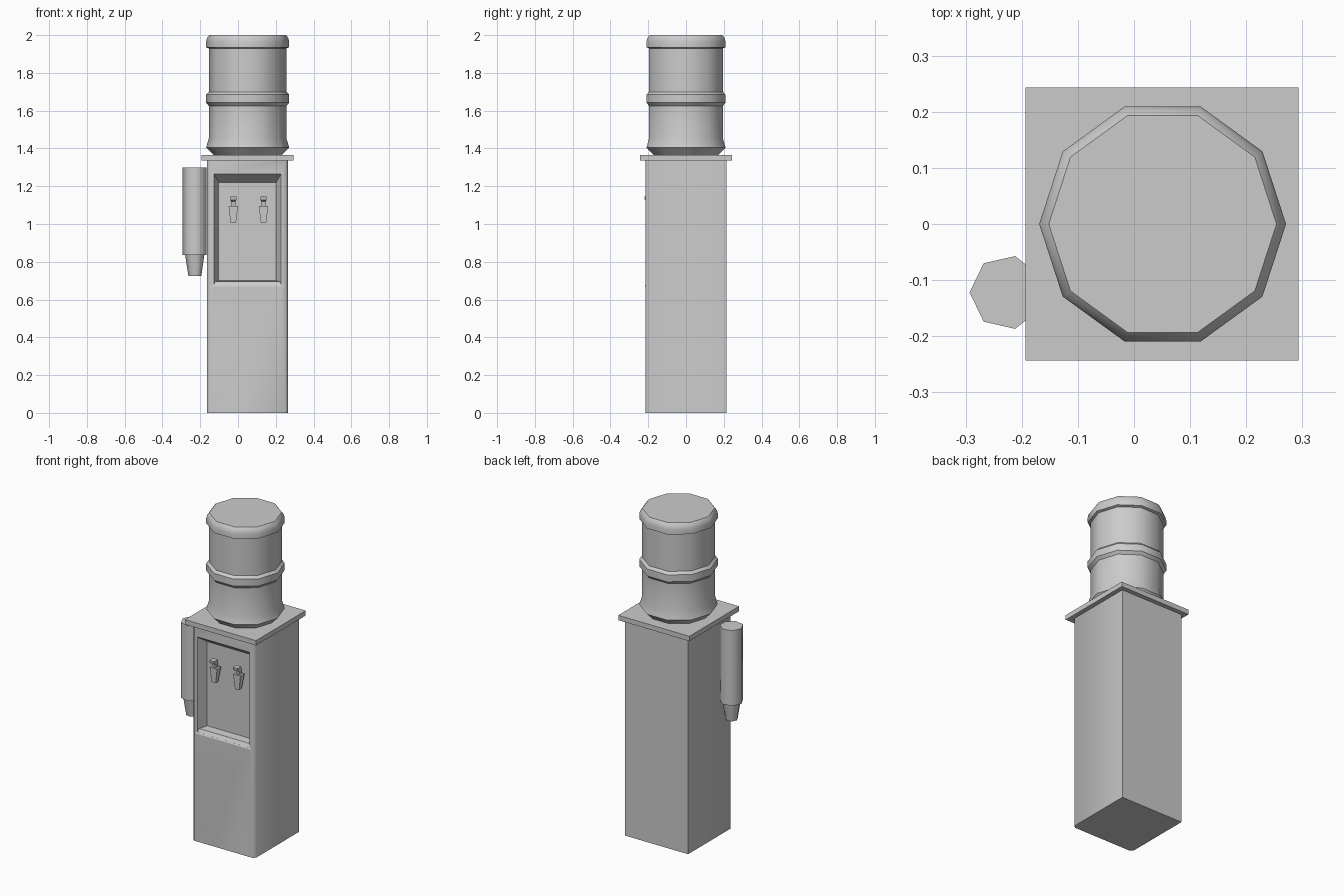
import bpy, bmesh, math
from mathutils import Vector

cube = bpy.data.objects.get("Cube")
if cube:
    bpy.data.objects.remove(cube, do_unlink=True)

grey = bpy.data.materials.new("light_grey")
grey.use_nodes = True
COLOUR = (0.6, 0.6, 0.6, 1)
grey.diffuse_color = COLOUR
grey.node_tree.nodes["Principled BSDF"].inputs["Base Color"].default_value = COLOUR

CX = 0.05      # centre line of the cabinet
HALF = 0.215   # half width of the cabinet
BACK = -0.155  # depth of the recess panel


def finish(name, bm, angle=40):
    bmesh.ops.recalc_face_normals(bm, faces=bm.faces)
    mesh = bpy.data.meshes.new(name)
    bm.to_mesh(mesh)
    bm.free()
    mesh.materials.append(grey)
    obj = bpy.data.objects.new(name, mesh)
    bpy.context.collection.objects.link(obj)
    bpy.ops.object.select_all(action="DESELECT")
    obj.select_set(True)
    bpy.context.view_layer.objects.active = obj
    bpy.ops.object.shade_smooth_by_angle(angle=math.radians(angle))
    return obj


def loft(bm, rings):
    """Skin a list of equal-sized point rings and cap both ends."""
    loops = [[bm.verts.new(p) for p in ring] for ring in rings]
    n = len(loops[0])
    for a, b in zip(loops, loops[1:]):
        for i in range(n):
            j = (i + 1) % n
            bm.faces.new((a[i], a[j], b[j], b[i]))
    bm.faces.new(loops[0])
    bm.faces.new(loops[-1])


def lathe(name, profile, sides, x, y, start=0.0, angle=40):
    bm = bmesh.new()
    turns = [start + 2 * math.pi * i / sides for i in range(sides)]
    loft(bm, [[(x + r * math.cos(t), y + r * math.sin(t), z) for t in turns]
              for r, z in profile])
    return finish(name, bm, angle)


def rect(x, hx, y, hy, z):
    return [(x - hx, y - hy, z), (x + hx, y - hy, z),
            (x + hx, y + hy, z), (x - hx, y + hy, z)]


# Cabinet with softened front corners and a tapered recess
bm = bmesh.new()
c = 0.015
outline = [(-HALF + c, -HALF), (HALF - c, -HALF), (HALF, -HALF + c),
           (HALF, HALF), (-HALF, HALF), (-HALF, -HALF + c)]
loft(bm, [[(CX + x, y, z) for x, y in outline] for z in (0, 1.34)])
bm.normal_update()
bmesh.ops.recalc_face_normals(bm, faces=bm.faces)
front = min(bm.faces, key=lambda f: f.calc_center_median().y)
for half_width, low, high, depth in ((0.178, 0.675, 1.265, -HALF),
                                     (0.152, 0.70, 1.22, BACK)):
    bmesh.ops.inset_individual(bm, faces=[front], thickness=0.01)
    mid = front.calc_center_median()
    for v in front.verts:
        v.co = Vector((CX + math.copysign(half_width, v.co.x - mid.x), depth,
                       high if v.co.z > mid.z else low))
finish("cabinet", bm, 50)

# Sill along the lower edge of the recess
bm = bmesh.new()
loft(bm, [[(CX + s * 0.192, -HALF - 0.004, 0.668),
           (CX + s * 0.178, -HALF + 0.012, 0.695),
           (CX + s * 0.178, BACK, 0.70),
           (CX + s * 0.178, BACK, 0.668)] for s in (-1, 1)])
finish("recess_sill", bm, 20)

# Overhanging top plate
bm = bmesh.new()
loft(bm, [rect(CX, 0.243, 0, 0.243, z) for z in (1.335, 1.365)])
finish("top_plate", bm)

# Water bottle with base flare, middle band and cap
lathe("water_bottle",
      [(0.175, 1.36), (0.22, 1.405), (0.205, 1.455), (0.205, 1.625),
       (0.22, 1.642), (0.22, 1.685), (0.205, 1.70), (0.205, 1.93),
       (0.22, 1.935), (0.22, 1.965), (0.215, 1.985), (0.203, 2.0)],
      10, CX + 0.001, 0)

# Taps: tapered spout, stem to the panel and forward lever
for side, x in (("right", -0.025), ("left", 0.135)):
    bm = bmesh.new()
    loft(bm, [rect(x, 0.014, -0.19, 0.012, 1.005),
              rect(x, 0.025, -0.185, 0.02, 1.095)])
    finish(side + "_tap_spout", bm)
    bm = bmesh.new()
    loft(bm, [rect(x, 0.012, -0.168, 0.016, z) for z in (1.055, 1.085)])
    finish(side + "_tap_stem", bm)
    bm = bmesh.new()
    loft(bm, [rect(x, 0.01, -0.183, 0.01, 1.09),
              rect(x, 0.012, -0.188, 0.01, 1.12),
              rect(x, 0.016, -0.2, 0.018, 1.128),
              rect(x, 0.016, -0.203, 0.018, 1.145)])
    finish(side + "_tap_lever", bm)

# Cup tube on the side with a cup hanging from it
HX, HY = -0.2265, -0.122
lathe("cup_tube", [(0.0665, 0.835), (0.0665, 1.30)], 7, HX, HY, math.pi, 55)
lathe("hanging_cup", [(0.036, 0.725), (0.054, 0.84)], 7, HX, HY, math.pi, 55)
